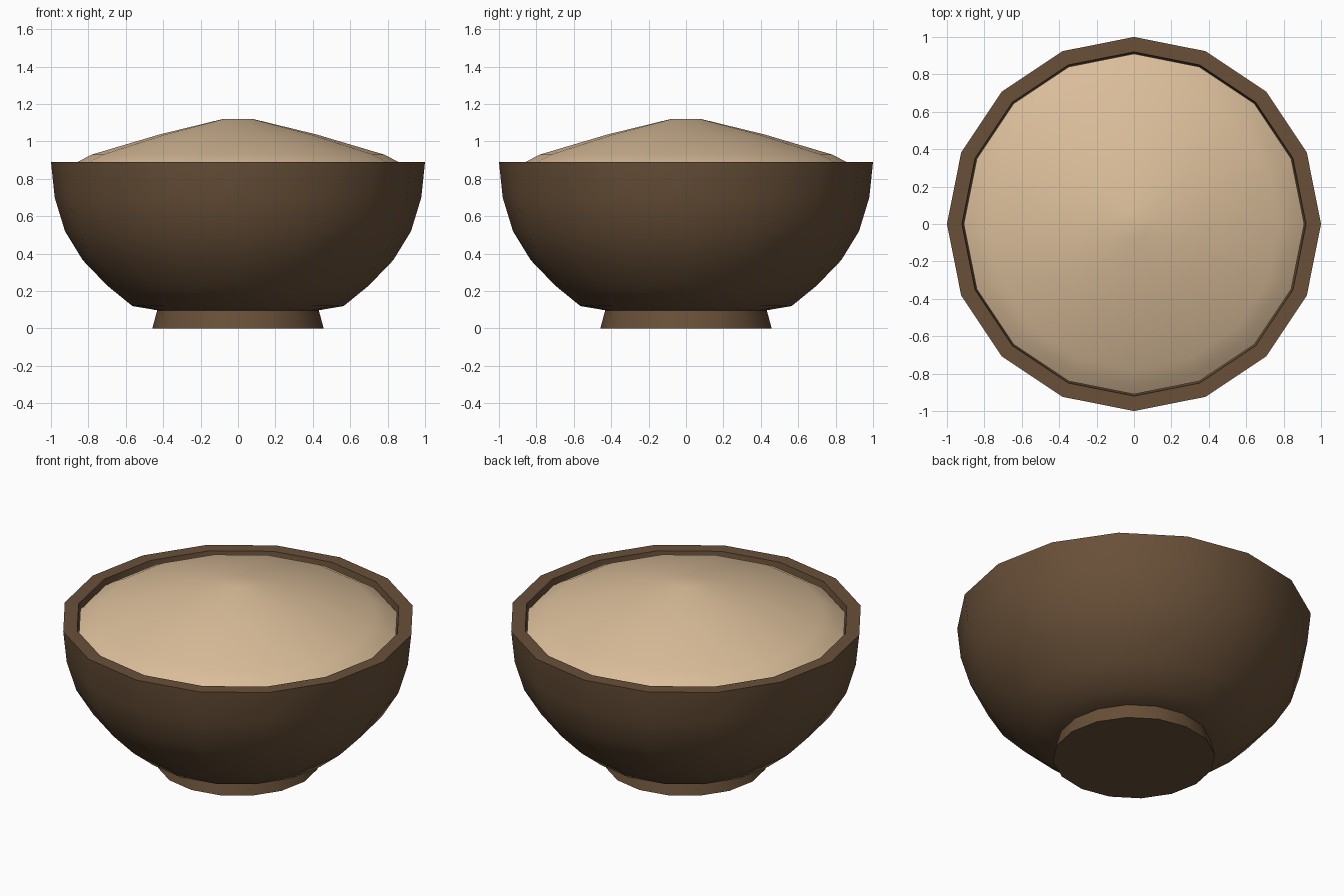
import bpy, bmesh, math

if "Cube" in bpy.data.objects:
    bpy.data.objects.remove(bpy.data.objects["Cube"])

SIDES = 16


def material(name, rgb):
    m = bpy.data.materials.new(name)
    m.diffuse_color = (*rgb, 1)
    m.use_nodes = True
    m.node_tree.nodes["Principled BSDF"].inputs["Base Color"].default_value = m.diffuse_color
    return m


def lathe(name, profile, mat, angle):
    """Revolve (radius, z) points; open ends with radius > 0 are capped flat."""
    bm = bmesh.new()
    rings = []
    for r, z in profile:
        rings.append([bm.verts.new((r * math.cos(2 * math.pi * i / SIDES),
                                    r * math.sin(2 * math.pi * i / SIDES), z))
                      for i in range(SIDES)])
    for a, b in zip(rings, rings[1:]):
        for i in range(SIDES):
            j = (i + 1) % SIDES
            bm.faces.new((a[i], a[j], b[j], b[i]))
    bm.faces.new(rings[0][::-1])
    bm.faces.new(rings[-1])
    bmesh.ops.recalc_face_normals(bm, faces=bm.faces)
    me = bpy.data.meshes.new(name)
    bm.to_mesh(me)
    bm.free()
    me.materials.append(mat)
    ob = bpy.data.objects.new(name, me)
    bpy.context.collection.objects.link(ob)
    bpy.ops.object.select_all(action='DESELECT')
    ob.select_set(True)
    bpy.context.view_layer.objects.active = ob
    bpy.ops.object.shade_smooth_by_angle(angle=math.radians(angle))
    return ob


wood = material("dark_wood", (0.14, 0.08, 0.04))
grain = material("pale_grain", (0.70, 0.51, 0.32))

# bowl shell: outside from the bottom up, over the rim, down the inside
lathe("bowl", [(0.40, 0.09), (0.43, 0.097), (0.565, 0.12), (0.70, 0.23),
               (0.83, 0.365), (0.925, 0.52), (0.98, 0.70), (1.0, 0.89),
               (0.92, 0.89), (0.90, 0.71), (0.85, 0.55), (0.76, 0.41),
               (0.64, 0.29), (0.50, 0.20)], wood, 30)

# flared foot
lathe("foot", [(0.458, 0.0), (0.43, 0.105)], wood, 30)

# heaped filling
lathe("filling", [(0.87, 0.70), (0.91, 0.855), (0.855, 0.892), (0.78, 0.93),
                  (0.42, 1.037), (0.08, 1.12)], grain, 40)
